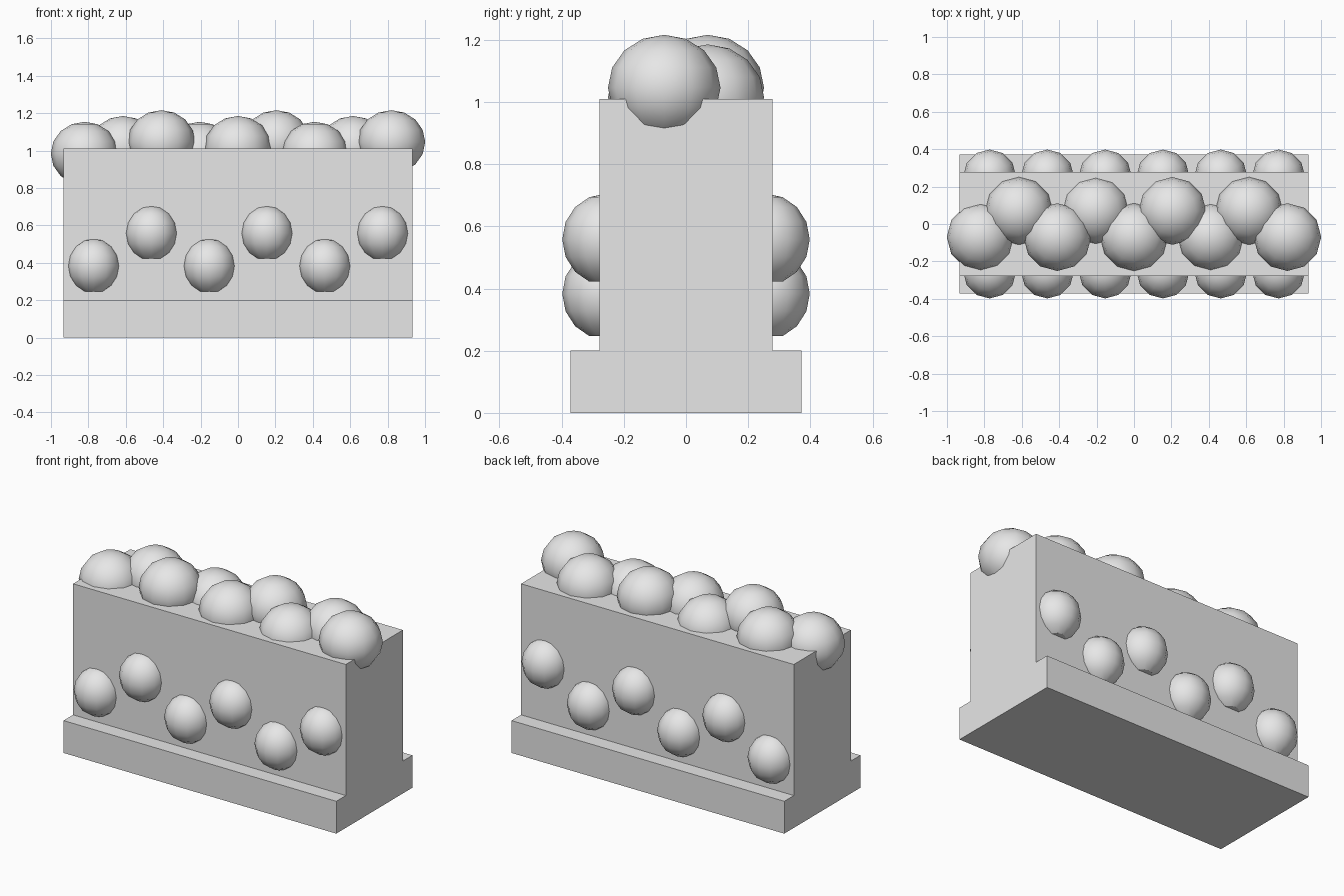
import bpy
import bmesh
import math

cube = bpy.data.objects.get("Cube")
if cube:
    bpy.data.objects.remove(cube, do_unlink=True)

# Single grey material
grey = bpy.data.materials.new("light grey")
grey.use_nodes = True
grey.diffuse_color = (0.8, 0.8, 0.8, 1)
grey.node_tree.nodes["Principled BSDF"].inputs["Base Color"].default_value = (0.8, 0.8, 0.8, 1)


def finish(name, bm):
    mesh = bpy.data.meshes.new(name)
    bm.to_mesh(mesh)
    bm.free()
    mesh.materials.append(grey)
    obj = bpy.data.objects.new(name, mesh)
    bpy.context.collection.objects.link(obj)
    return obj


def box(name, size, bottom):
    bm = bmesh.new()
    bmesh.ops.create_cube(bm, size=1)
    bmesh.ops.scale(bm, vec=size, verts=bm.verts)
    bmesh.ops.translate(bm, vec=(0, 0, bottom + size[2] / 2), verts=bm.verts)
    return finish(name, bm)


def ball(name, x, y, top, radius, height):
    """Low-poly ball with a pole on top and a flattened underside."""
    bm = bmesh.new()
    bmesh.ops.create_uvsphere(bm, u_segments=12, v_segments=8, radius=1)
    flat = math.cos(math.pi / 8)
    for v in bm.verts:
        v.co.z = max(v.co.z, -flat)
    rz = height / (1 + flat)
    bmesh.ops.scale(bm, vec=(radius, radius, rz), verts=bm.verts)
    bmesh.ops.translate(bm, vec=(x, y, top - rz), verts=bm.verts)
    obj = finish(name, bm)
    bpy.ops.object.select_all(action="DESELECT")
    obj.select_set(True)
    bpy.context.view_layer.objects.active = obj
    bpy.ops.object.shade_smooth_by_angle(angle=math.radians(30))


# Planter box on a wider plinth
box("plinth", (1.865, 0.744, 0.2), 0)
box("planter_body", (1.865, 0.558, 0.81), 0.2)

# Two staggered rows of large balls along the top, heights repeating in threes
for i in range(9):
    side = -1 if i % 2 == 0 else 1
    ball(f"top_ball_{i + 1}", -0.82 + 0.205 * i, 0.07 * side,
         1.154 + 0.031 * (i % 3), 0.181, 0.327)

# Zigzag of small balls set into the front and back walls
for side, label in ((-1, "front"), (1, "back")):
    for i in range(6):
        ball(f"{label}_ball_{i + 1}", -0.772 + 0.309 * i, 0.257 * side,
             0.53 + 0.175 * (i % 2), 0.141, 0.283)
